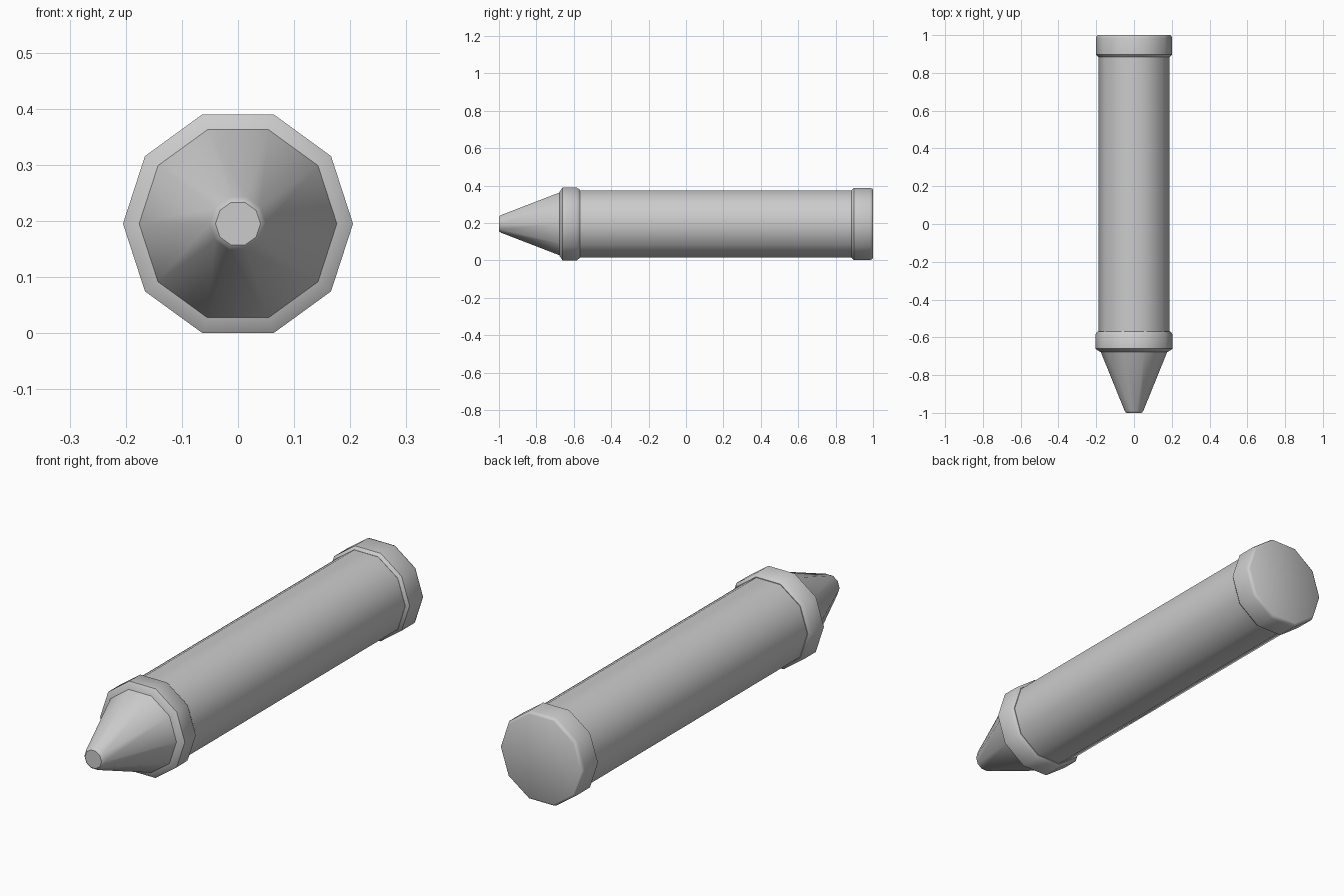
import bpy, bmesh, math

if "Cube" in bpy.data.objects:
    bpy.data.objects.remove(bpy.data.objects["Cube"])

SIDES = 10
AXIS_Z = 0.195


def lathe(name, profile):
    """Closed ten-sided solid along y from (y, radius) pairs."""
    bm = bmesh.new()
    rings = []
    for y, r in profile:
        ring = []
        for i in range(SIDES):
            a = 2 * math.pi * i / SIDES
            ring.append(bm.verts.new((r * math.cos(a), y, AXIS_Z + r * math.sin(a))))
        rings.append(ring)
    for a, b in zip(rings, rings[1:]):
        for i in range(SIDES):
            j = (i + 1) % SIDES
            bm.faces.new((a[i], a[j], b[j], b[i]))
    bm.faces.new(rings[0])
    bm.faces.new(rings[-1])
    bmesh.ops.recalc_face_normals(bm, faces=bm.faces)
    mesh = bpy.data.meshes.new(name)
    bm.to_mesh(mesh)
    bm.free()
    obj = bpy.data.objects.new(name, mesh)
    bpy.context.collection.objects.link(obj)
    bpy.ops.object.select_all(action='DESELECT')
    obj.select_set(True)
    bpy.context.view_layer.objects.active = obj
    bpy.ops.object.shade_smooth_by_angle(angle=math.radians(40))
    return obj


# Tapered tip with a slightly rounded end
lathe("tip", [(-1.0, 0.040), (-0.996, 0.045), (-0.988, 0.050), (-0.67, 0.179)])

# Front collar, chamfered on both sides
lathe("collar", [(-0.677, 0.179), (-0.66, 0.205), (-0.585, 0.205), (-0.568, 0.192)])

# Main barrel
lathe("barrel", [(-0.60, 0.189), (0.92, 0.189)])

# Rear cap with softened rim
lathe("end_cap", [(0.885, 0.190), (0.897, 0.202), (0.985, 0.202),
                  (0.996, 0.198), (1.0, 0.191)])
